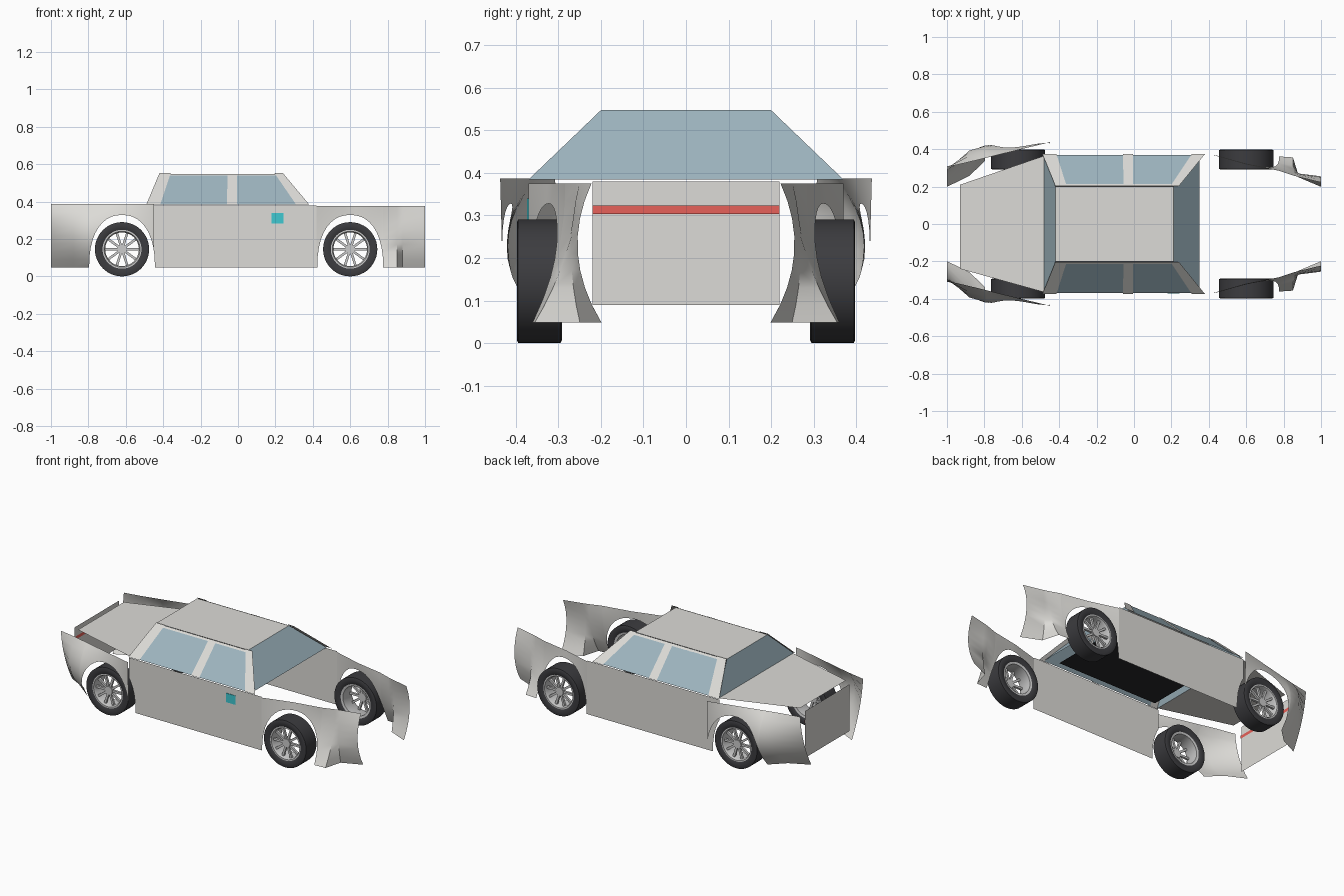
import bpy, bmesh, math
from mathutils import Matrix

if "Cube" in bpy.data.objects:
    bpy.data.objects.remove(bpy.data.objects["Cube"])


def material(name, rgb):
    m = bpy.data.materials.new(name)
    m.diffuse_color = (*rgb, 1)
    m.use_nodes = True
    m.node_tree.nodes["Principled BSDF"].inputs["Base Color"].default_value = m.diffuse_color
    return m


GLASS = material("glass_blue", (0.34, 0.46, 0.52))
BLACK = material("black", (0.02, 0.02, 0.023))
RUBBER = material("rubber", (0.045, 0.045, 0.05))
RED = material("lamp_red", (0.8, 0.12, 0.1))
TEAL = material("teal", (0.05, 0.58, 0.64))
PAINT = material("body_paint", (0.72, 0.71, 0.68))


def finish(name, bm, mat=None, mirror=False, smooth=False):
    bmesh.ops.recalc_face_normals(bm, faces=bm.faces)
    me = bpy.data.meshes.new(name)
    bm.to_mesh(me)
    bm.free()
    ob = bpy.data.objects.new(name, me)
    bpy.context.collection.objects.link(ob)
    if mat:
        me.materials.append(mat)
    if mirror:
        mod = ob.modifiers.new("Mirror", 'MIRROR')
        mod.use_axis = (False, True, False)
    if smooth:
        bpy.ops.object.select_all(action='DESELECT')
        ob.select_set(True)
        bpy.context.view_layer.objects.active = ob
        bpy.ops.object.shade_smooth_by_angle(angle=math.radians(40))
    return ob


def panel(name, pts, mat=PAINT, mirror=False):
    bm = bmesh.new()
    bm.faces.new([bm.verts.new(p) for p in pts])
    return finish(name, bm, mat, mirror)


def box(bm, center, size, rot=Matrix()):
    m = rot @ Matrix.Translation(center) @ Matrix.Diagonal((*size, 1))
    bmesh.ops.create_cube(bm, size=1, matrix=m)


# Body sides: sheets cut by wheel arches, with side offset keyed along x
REAR_X, FRONT_X, ARCH = -0.62, 0.60, 0.176
LEVELS = (0.05, 0.22, 0.38)


def arch_bottom(x):
    for c in (REAR_X, FRONT_X):
        u = abs(x - c) / ARCH
        if u < 1:
            return 0.048 + 0.28 * (1 - u ** 2.3) ** (1 / 2.3)
    return 0.048


def side_y(keys, x, z):
    for a, b in zip(keys, keys[1:]):
        if x <= b[0] + 1e-6:
            break
    t = (x - a[0]) / (b[0] - a[0])
    y0, y1, y2 = (a[i] + (b[i] - a[i]) * t for i in (1, 2, 3))
    l0, l1, l2 = LEVELS
    return (y0 * (z - l1) * (z - l2) / ((l0 - l1) * (l0 - l2))
            + y1 * (z - l0) * (z - l2) / ((l1 - l0) * (l1 - l2))
            + y2 * (z - l0) * (z - l1) / ((l2 - l0) * (l2 - l1)))


def side_sheet(name, keys, top, rows=8):
    x0, x1 = keys[0][0], keys[-1][0]
    xs = {k[0] for k in keys}
    for c in (REAR_X, FRONT_X):
        xs |= {c - ARCH * math.cos(math.pi * i / 20) for i in range(21)}
    xs = sorted(x for x in xs if x0 <= x <= x1)
    bm = bmesh.new()
    grid = []
    for x in xs:
        zb = arch_bottom(x)
        zs = [zb + (top - zb) * i / rows for i in range(rows + 1)]
        grid.append([bm.verts.new((x, side_y(keys, x, z), z)) for z in zs])
    for a, b in zip(grid, grid[1:]):
        for i in range(rows):
            bm.faces.new((a[i], b[i], b[i + 1], a[i + 1]))
    finish(name, bm, PAINT, mirror=True, smooth=True)


side_sheet("door_side", [(-0.49, .37, .37, .37), (0.42, .37, .37, .37)], 0.38)
side_sheet("front_fender", [(0.42, .37, .37, .37), (0.60, .36, .335, .318),
                            (0.776, .36, .30, .285), (0.85, .355, .28, .26),
                            (0.88, .25, .27, .25), (1.0, .20, .255, .22)], 0.375)
side_sheet("rear_fender", [(-1.0, .20, .275, .308), (-0.88, .26, .39, .338),
                           (-0.796, .34, .42, .358), (-0.62, .43, .43, .398),
                           (-0.45, .43, .433, .437)], 0.387)

# Tail, lid and cabin shelf
panel("trunk_lid", [(-.93, -.24, .385), (-.48, -.365, .385), (-.48, .365, .385), (-.93, .21, .385)])
panel("tail_panel", [(-.97, -.22, .09), (-.97, .22, .09), (-.97, .22, .38), (-.97, -.22, .38)])
panel("tail_lamp_strip", [(-.966, -.22, .304), (-.966, .22, .304), (-.966, .22, .323), (-.966, -.22, .323)], RED)
panel("cabin_shelf", [(-.43, -.33, .383), (.27, -.33, .383), (.27, .33, .383), (-.43, .33, .383)], BLACK)
bm = bmesh.new()
box(bm, (.212, -.3725, .312), (.064, .003, .056))
finish("door_marker", bm, TEAL)

# Roof and glass
panel("roof", [(-.42, -.20, .548), (.21, -.20, .548), (.21, .20, .548), (-.42, .20, .548)])
panel("windshield", [(.21, -.20, .548), (.35, -.37, .385), (.35, .37, .385), (.21, .20, .548)], GLASS)
panel("rear_window", [(-.42, -.20, .548), (-.48, -.37, .385), (-.48, .37, .385), (-.42, .20, .548)], GLASS)


def cabin_strip(name, bottom, top, z0=.385, z1=.548, out=0.0, mat=PAINT):
    def y(z):
        return .37 - (z - .385) * 1.03 + out
    panel(name, [(bottom[0], y(z0), z0), (bottom[1], y(z0), z0),
                 (top[1], y(z1), z1), (top[0], y(z1), z1)], mat, True)


cabin_strip("side_window", (-.43, .345), (-.38, .215), z1=.538, mat=GLASS)
cabin_strip("roof_rail", (-.385, .215), (-.385, .21), z0=.537, z1=.548)
cabin_strip("front_pillar", (.31, .38), (.195, .24), z1=.552, out=.005)
cabin_strip("middle_pillar", (-.06, -.005), (-.055, -.005), z1=.545, out=.004)
cabin_strip("rear_pillar", (-.49, -.415), (-.42, -.36), z1=.552, out=.005)


# Wheels
def ring(name, profile, cx, mat=None, n=48):
    bm = bmesh.new()
    loops = []
    for i in range(n):
        a = 2 * math.pi * i / n
        loops.append([bm.verts.new((cx + r * math.cos(a), .345 + y, .145 + r * math.sin(a)))
                      for r, y in profile])
    k = len(profile)
    for i in range(n):
        a, b = loops[i], loops[(i + 1) % n]
        for j in range(k):
            bm.faces.new((a[j], b[j], b[(j + 1) % k], a[(j + 1) % k]))
    finish(name, bm, mat, True, True)


for tag, cx in (("front", FRONT_X), ("rear", REAR_X)):
    ring(tag + "_tire", [(.10, .045), (.108, .051), (.138, .053), (.145, .050), (.145, -.050),
                         (.138, -.053), (.108, -.052), (.10, -.045)], cx, RUBBER)
    ring(tag + "_rim", [(.104, .048), (.096, .048), (.090, .035), (.090, -.045), (.104, -.048)], cx)
    bm = bmesh.new()
    place = Matrix.Translation((cx, .345, .145))
    for i in range(10):
        box(bm, (.055, .028, 0), (.078, .014, .013),
            place @ Matrix.Rotation(2 * math.pi * i / 10, 4, 'Y'))
    bmesh.ops.create_cone(bm, cap_ends=True, segments=24, radius1=.026, radius2=.026, depth=.024,
                          matrix=place @ Matrix.Translation((0, .028, 0)) @ Matrix.Rotation(math.pi / 2, 4, 'X'))
    finish(tag + "_wheel_spokes", bm, mirror=True, smooth=True)
